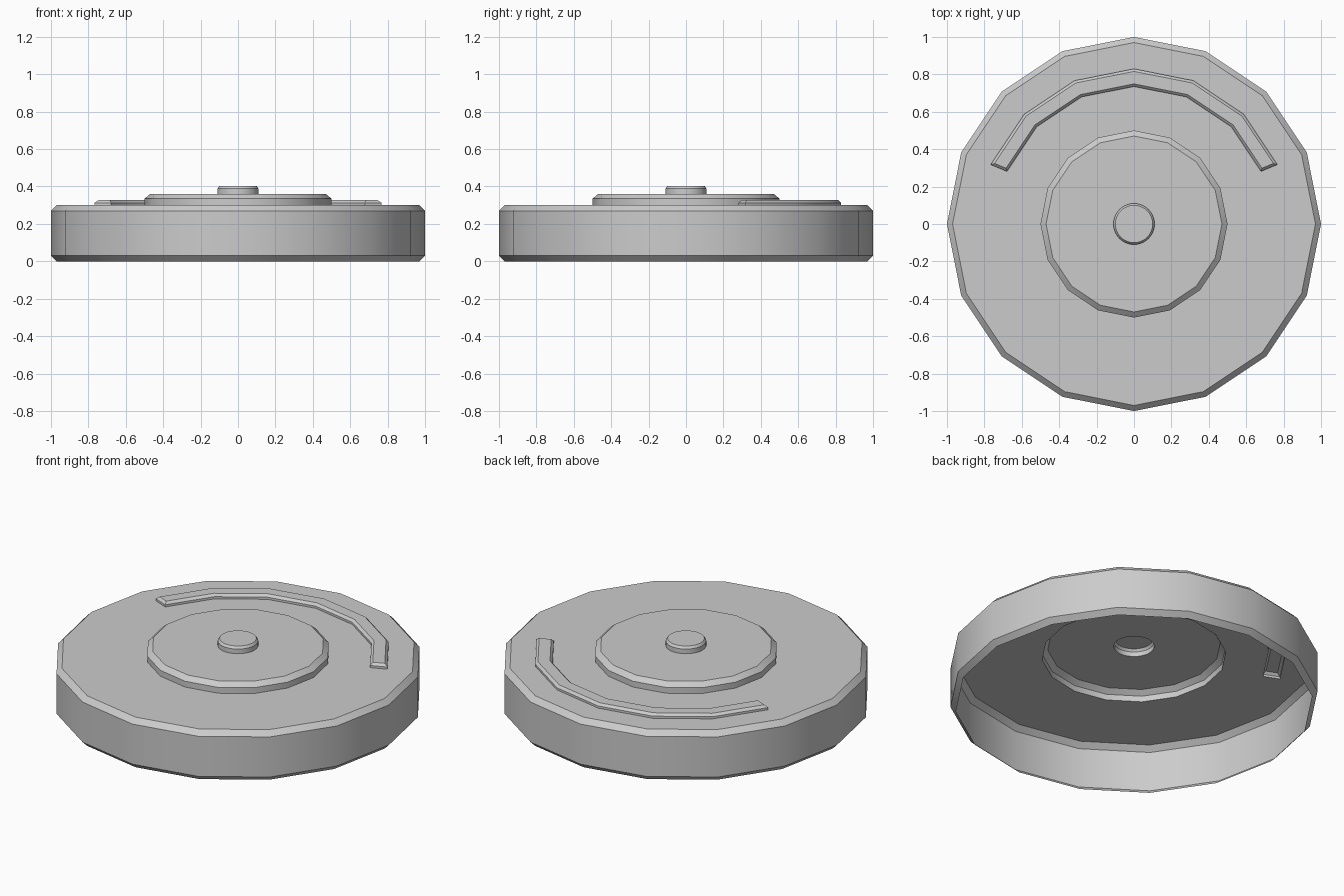
import bpy, bmesh
from math import pi, cos, sin, radians

if "Cube" in bpy.data.objects:
    bpy.data.objects.remove(bpy.data.objects["Cube"])


def ring(bm, r, z, n):
    return [bm.verts.new((r * cos(2 * pi * i / n), r * sin(2 * pi * i / n), z)) for i in range(n)]


def lathe(bm, profile, n):
    """Revolve (radius, z) points; returns vertex rings and face bands."""
    rings = [ring(bm, r, z, n) for r, z in profile]
    bands = [[bm.faces.new((a[i], a[(i + 1) % n], b[(i + 1) % n], b[i])) for i in range(n)]
             for a, b in zip(rings, rings[1:])]
    return rings, bands


def loop_edges(bm, vs):
    out = []
    for i, v in enumerate(vs):
        w = vs[(i + 1) % len(vs)]
        out.append(bm.edges.get((v, w)) or bm.edges.new((v, w)))
    return out


def finish(bm, name):
    bm.normal_update()
    mesh = bpy.data.meshes.new(name)
    bm.to_mesh(mesh)
    bm.free()
    obj = bpy.data.objects.new(name, mesh)
    bpy.context.collection.objects.link(obj)
    bpy.ops.object.select_all(action='DESELECT')
    bpy.context.view_layer.objects.active = obj
    obj.select_set(True)
    bpy.ops.object.shade_smooth_by_angle(angle=radians(30))
    return obj


SIDES, KNOB_SIDES, KNOB_R = 16, 32, 0.11

# Hollow body: open-bottomed chamfered drum with a raised centre disc
bm = bmesh.new()
rings, bands = lathe(bm, [(0.97, 0), (1, 0.03), (1, 0.27), (0.97, 0.30), (0.83, 0.30),
                          (0.735, 0.30), (0.50, 0.30), (0.50, 0.335), (0.47, 0.36)], SIDES)

# Disc top, with an opening under the knob
hole = ring(bm, KNOB_R, 0.36, KNOB_SIDES)
bmesh.ops.triangle_fill(bm, edges=loop_edges(bm, rings[-1]) + loop_edges(bm, hole),
                        use_beauty=True, normal=(0, 0, 1))

# Raised arc on the back: six sectors pushed up, then chamfered
arc = bands[4][1:7]
res = bmesh.ops.extrude_face_region(bm, geom=arc)['geom']
top = [g for g in res if isinstance(g, bmesh.types.BMFace)]
bmesh.ops.translate(bm, verts=[g for g in res if isinstance(g, bmesh.types.BMVert)], vec=(0, 0, 0.013))
old = [f for f in arc if f.is_valid and f not in top]
if old:
    bmesh.ops.delete(bm, geom=old, context='FACES')
bm.normal_update()
bmesh.ops.inset_region(bm, faces=top, thickness=0.014, depth=0.014, use_even_offset=True)
finish(bm, "hollow_body")

# Centre knob
bm = bmesh.new()
rings, _ = lathe(bm, [(KNOB_R, 0.36), (KNOB_R, 0.388), (0.10, 0.402)], KNOB_SIDES)
bm.faces.new(rings[-1])
finish(bm, "centre_knob")
